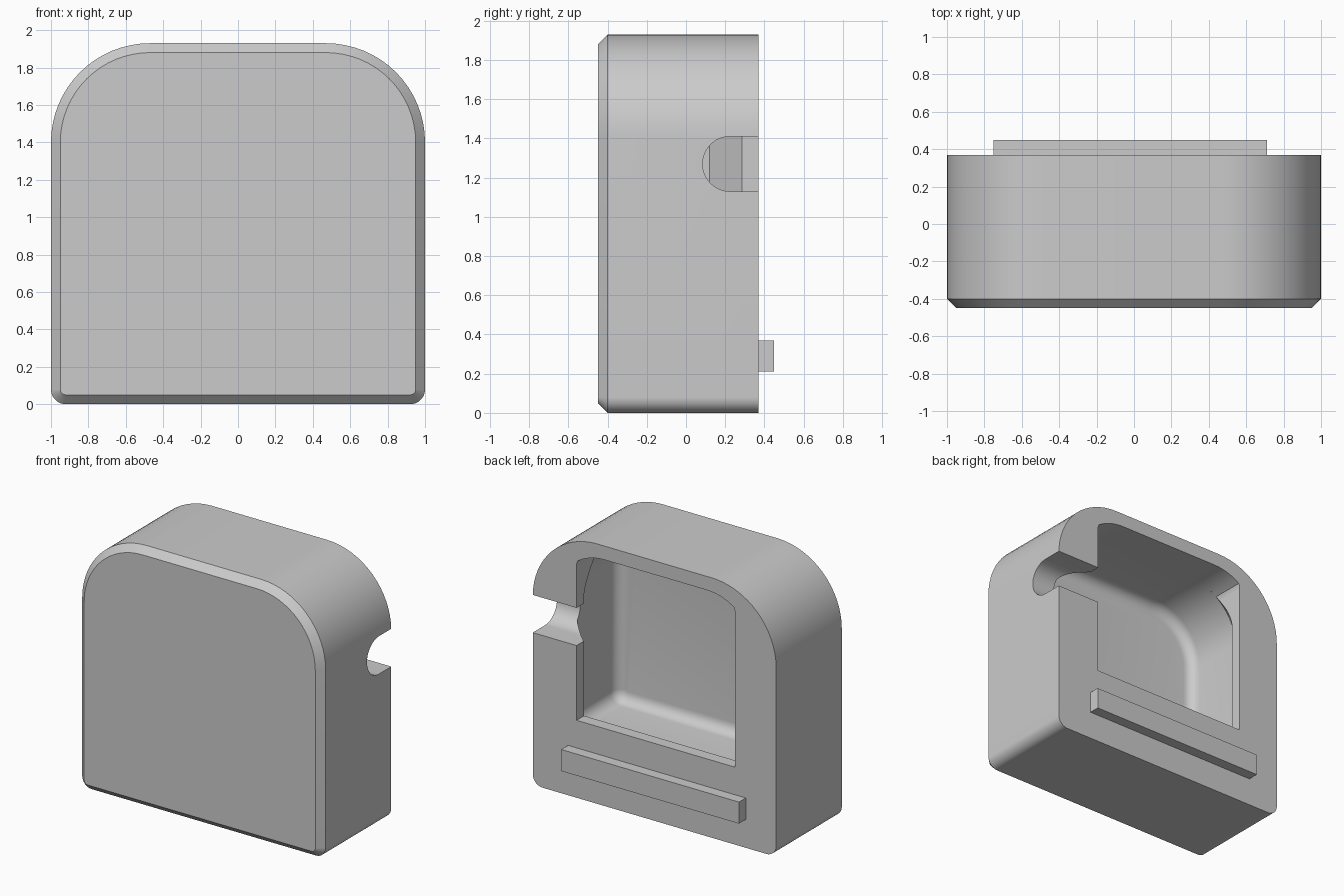
import bpy, bmesh, math

cube = bpy.data.objects.get("Cube")
if cube:
    bpy.data.objects.remove(cube, do_unlink=True)

grey = bpy.data.materials.new("plain_grey")
grey.use_nodes = True
grey.diffuse_color = (0.6, 0.6, 0.6, 1)
grey.node_tree.nodes["Principled BSDF"].inputs["Base Color"].default_value = (0.6, 0.6, 0.6, 1)


def arch(x0, x1, z0, z1, r_top, r_low, inset=0.0, steps=16):
    """Rounded outline in x and z: large top corners, small lower corners."""
    x0, x1, z0, z1 = x0 + inset, x1 - inset, z0 + inset, z1 - inset
    rt, rl = max(r_top - inset, 0.002), max(r_low - inset, 0.002)
    corners = [(x1 - rt, z1 - rt, rt, 0), (x0 + rt, z1 - rt, rt, 1),
               (x0 + rl, z0 + rl, rl, 2), (x1 - rl, z0 + rl, rl, 3)]
    pts = []
    for cx, cz, r, quarter in corners:
        for i in range(steps + 1):
            a = math.pi / 2 * (quarter + i / steps)
            pts.append((cx + r * math.cos(a), cz + r * math.sin(a)))
    return pts


def loft(name, rings):
    """Closed solid through rings of equal point count."""
    bm = bmesh.new()
    loops = [[bm.verts.new(p) for p in ring] for ring in rings]
    n = len(loops[0])
    for a, b in zip(loops, loops[1:]):
        for i in range(n):
            j = (i + 1) % n
            bm.faces.new((a[i], a[j], b[j], b[i]))
    bm.faces.new(loops[0])
    bm.faces.new(loops[-1])
    bmesh.ops.recalc_face_normals(bm, faces=bm.faces)
    mesh = bpy.data.meshes.new(name)
    bm.to_mesh(mesh)
    bm.free()
    mesh.materials.append(grey)
    obj = bpy.data.objects.new(name, mesh)
    bpy.context.collection.objects.link(obj)
    return obj


def along_y(pts, y):
    return [(x, y, z) for x, z in pts]


def select_only(obj):
    bpy.ops.object.select_all(action='DESELECT')
    obj.select_set(True)
    bpy.context.view_layer.objects.active = obj


def cut(target, cutter):
    cutter.hide_render = True
    mod = target.modifiers.new("cut", 'BOOLEAN')
    mod.operation, mod.solver, mod.object = 'DIFFERENCE', 'EXACT', cutter
    select_only(target)
    bpy.ops.object.modifier_apply(modifier=mod.name)
    bpy.data.objects.remove(cutter, do_unlink=True)


# Housing with a chamfered front edge
outer = (-1, 1, 0, 1.93, 0.53, 0.08)
housing = loft("housing", [along_y(arch(*outer, inset=i), y)
                           for y, i in ((-0.45, 0.05), (-0.4, 0), (0.37, 0))])

# Hollow: filleted at the front wall, sloping in behind the rear lip
inner = (-0.83, 0.81, 0.41, 1.83, 0.4, 0.09)
fillet, wall_y = 0.08, -0.35
sections = []
for k in range(7):
    a = math.pi / 2 * k / 6
    sections.append((wall_y + fillet * (1 - math.cos(a)), fillet * (1 - math.sin(a))))
sections += [(0.12, 0), (0.285, 0.168)]
cut(housing, loft("hollow_cutter", [along_y(arch(*inner, inset=i), y) for y, i in sections]))

# Rear opening: the hollow's outline trimmed by straight sides and sill
opening = []
for x, z in arch(*inner, inset=0.002):
    p = (min(max(x, -0.66), 0.64), max(z, 0.575))
    if p not in opening:
        opening.append(p)
cut(housing, loft("opening_cutter", [along_y(opening, y) for y in (0, 0.6)]))

# Round-ended cable slot through the left wall
slot = [(0.6, 1.41)]
for i in range(25):
    a = math.pi / 2 + math.pi * i / 24
    slot.append((0.225 + 0.14 * math.cos(a), 1.27 + 0.14 * math.sin(a)))
slot.append((0.6, 1.13))
cut(housing, loft("slot_cutter", [[(x, y, z) for y, z in slot] for x in (0.35, 1.2)]))

select_only(housing)
bpy.ops.object.shade_smooth_by_angle(angle=math.radians(30))

# Raised bar across the back
bar = [(-0.75, 0.21), (0.71, 0.21), (0.71, 0.37), (-0.75, 0.37)]
loft("rear_bar", [along_y(bar, y) for y in (0.36, 0.45)])
